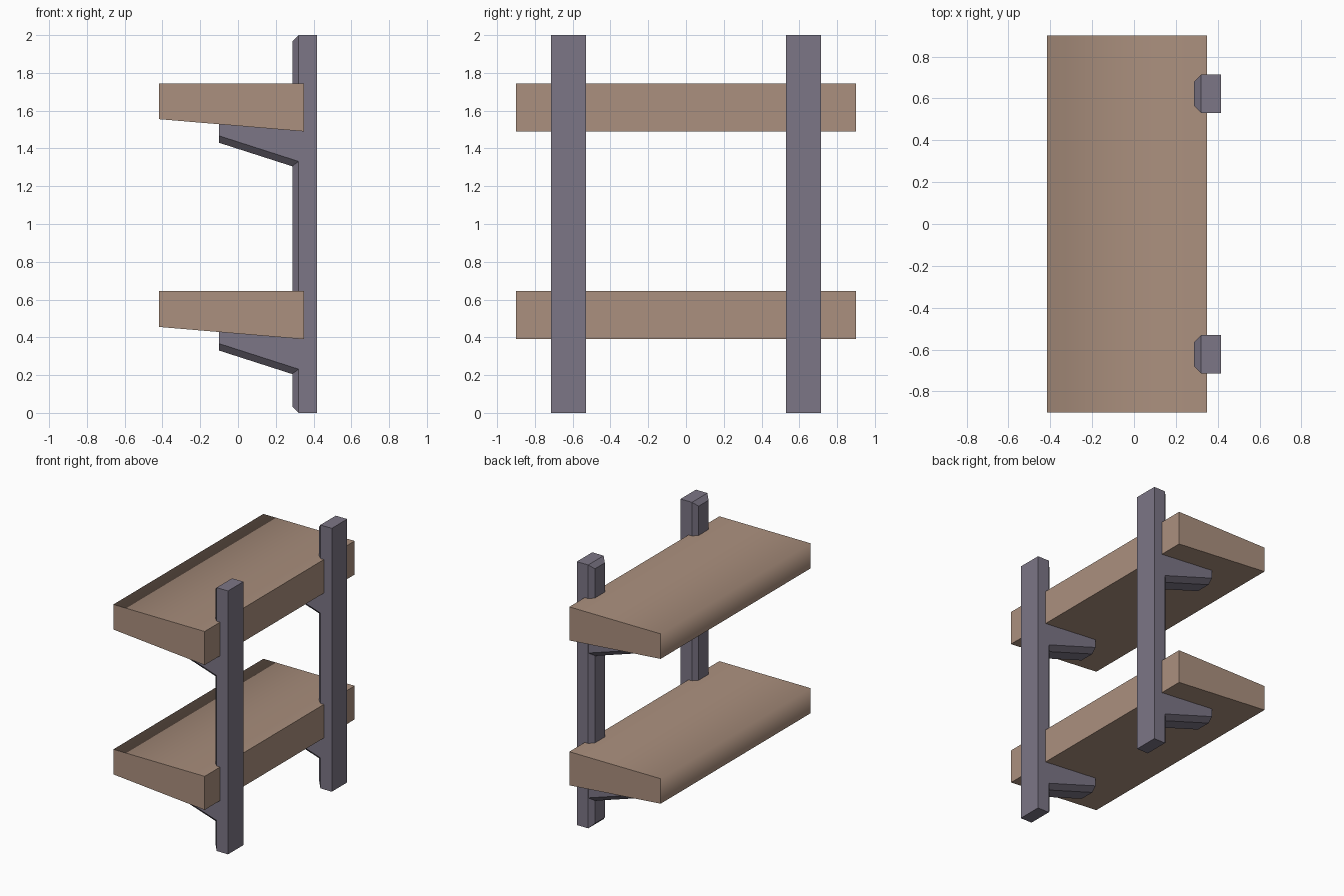
import bpy, bmesh

cube = bpy.data.objects.get("Cube")
if cube:
    bpy.data.objects.remove(cube, do_unlink=True)


def material(name, rgb):
    m = bpy.data.materials.new(name)
    m.use_nodes = True
    m.diffuse_color = (*rgb, 1)
    m.node_tree.nodes["Principled BSDF"].inputs["Base Color"].default_value = (*rgb, 1)
    return m


wood = material("warm brown wood", (0.407, 0.279, 0.209))
metal = material("grey purple metal", (0.202, 0.181, 0.238))


def prism(profile, y0, y1):
    """Extrude an (x, z) profile along y."""
    bm = bmesh.new()
    face = bm.faces.new([bm.verts.new((x, y0, z)) for x, z in profile])
    ext = bmesh.ops.extrude_face_region(bm, geom=[face])
    for v in ext["geom"]:
        if isinstance(v, bmesh.types.BMVert):
            v.co.y = y1
    bmesh.ops.recalc_face_normals(bm, faces=bm.faces)
    return bm


def chamfer(bm, edges, size):
    bmesh.ops.bevel(bm, geom=edges, offset=size, segments=1, affect='EDGES', profile=0.5)


def finish(bm, name, mat):
    mesh = bpy.data.meshes.new(name)
    bm.to_mesh(mesh)
    bm.free()
    mesh.materials.append(mat)
    obj = bpy.data.objects.new(name, mesh)
    bpy.context.collection.objects.link(obj)
    return obj


FRONT, BACK = -0.417, 0.35
POST_IN, POST_OUT = 0.288, 0.417
Y_IN, Y_OUT = 0.53, 0.715

# Shelves: wedge boards, shaded smoothly only over the long upper edge
for level, z in (("lower", 0.39), ("upper", 1.49)):
    bm = prism([(FRONT, z + 0.065), (BACK, z), (BACK, z + 0.255), (FRONT, z + 0.255)], -0.9, 0.9)
    for f in bm.faces:
        f.smooth = True
    for e in bm.edges:
        e.smooth = all(v.co.x < 0 and v.co.z > z + 0.2 for v in e.verts)
    finish(bm, level + "_shelf", wood)

for side, s in (("near", -1), ("far", 1)):
    y0, y1 = sorted((s * Y_IN, s * Y_OUT))

    # Upright post, chamfered around the face that meets the shelves
    bm = prism([(POST_IN, 0), (POST_OUT, 0), (POST_OUT, 2), (POST_IN, 2)], y0, y1)
    chamfer(bm, [e for e in bm.edges if all(v.co.x < 0.3 for v in e.verts)], 0.033)
    finish(bm, side + "_post", metal)

    # Tapered brackets with chamfered lower edges
    for level, z in (("lower", 0.39), ("upper", 1.49)):
        bm = prism([(-0.1, z - 0.06), (0.32, z - 0.195), (0.32, z + 0.01), (-0.1, z + 0.045)], y0, y1)
        chamfer(bm, [e for e in bm.edges
                     if abs(e.verts[0].co.y - e.verts[1].co.y) < 0.01
                     and all(v.co.z < z - 0.03 for v in e.verts)], 0.035)
        finish(bm, side + "_" + level + "_bracket", metal)
